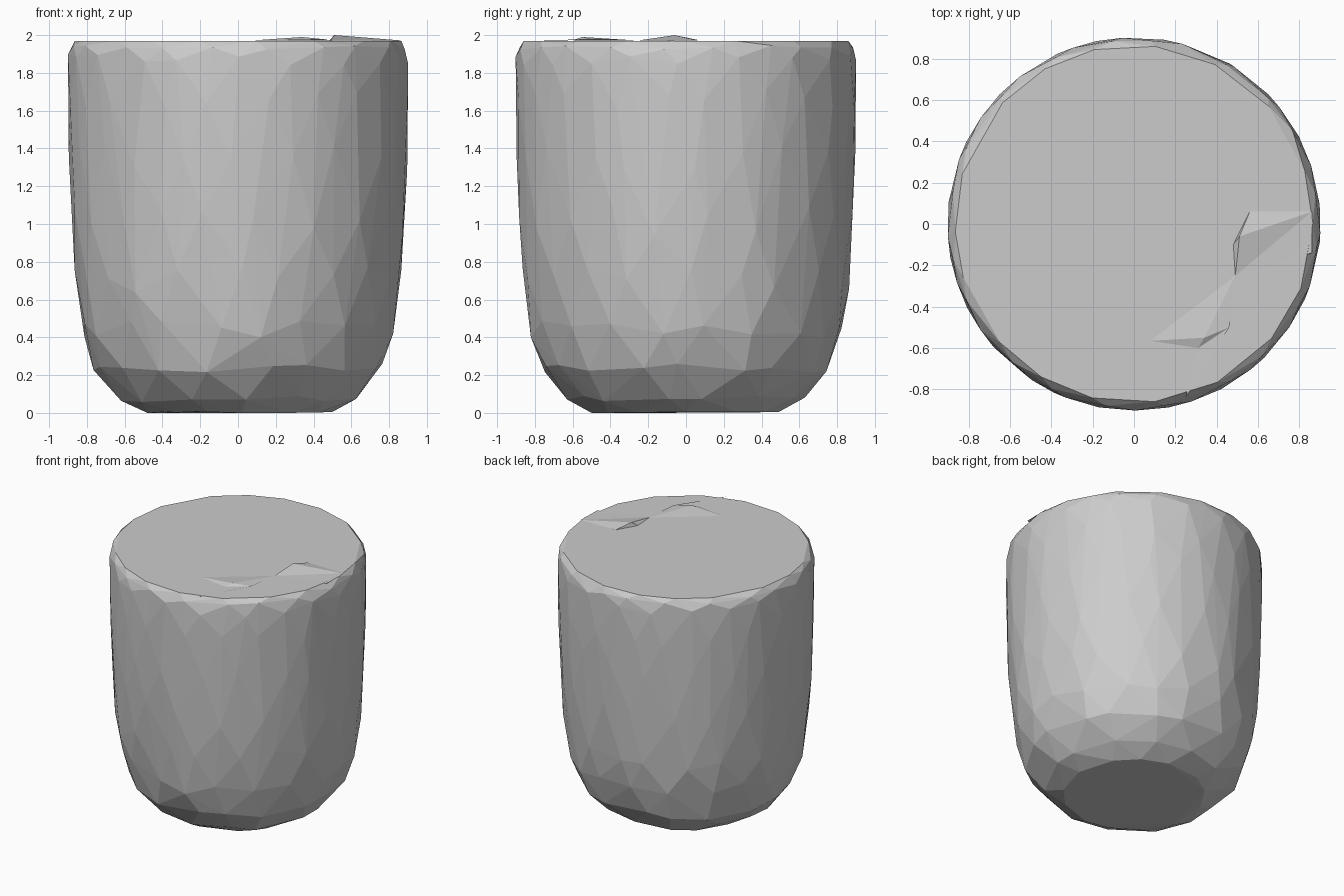
import bpy
import bmesh
import math
import random

random.seed(11)

default = bpy.data.objects.get("Cube")
if default:
    bpy.data.objects.remove(default, do_unlink=True)

# One plain grey material
grey = bpy.data.materials.new("plain grey")
grey.use_nodes = True
colour = (0.6, 0.6, 0.6, 1)
grey.diffuse_color = colour
grey.node_tree.nodes["Principled BSDF"].inputs["Base Color"].default_value = colour


def finish(bm, name):
    mesh = bpy.data.meshes.new(name)
    bm.to_mesh(mesh)
    bm.free()
    mesh.materials.append(grey)
    obj = bpy.data.objects.new(name, mesh)
    bpy.context.collection.objects.link(obj)
    return obj


def ring(bm, radius, z, sides, turn, wobble, lift):
    """Ring of points with uneven spacing and height."""
    step = math.tau / sides
    for i in range(sides):
        a = (i + turn + random.uniform(-wobble, wobble)) * step
        bm.verts.new((radius * math.cos(a), radius * math.sin(a),
                      z + random.uniform(-lift, lift)))


# Cup body: irregular facets wrapped around a tapered profile
profile = [  # radius, height, sides, height variation
    (0.50, 0.01, 13, 0.005), (0.63, 0.075, 14, 0.02),
    (0.765, 0.23, 18, 0.03), (0.83, 0.44, 20, 0.05),
    (0.865, 0.70, 20, 0.07), (0.887, 1.02, 20, 0.08),
    (0.897, 1.36, 20, 0.08), (0.903, 1.66, 20, 0.06),
    (0.902, 1.87, 20, 0.03), (0.89, 1.935, 20, 0.012),
    (0.865, 1.97, 18, 0),
]
body = bmesh.new()
for n, (radius, z, sides, lift) in enumerate(profile):
    ring(body, radius, z, sides, n * 0.5, 0.22, lift)
bottom = min(v.co.z for v in body.verts)
for v in body.verts:
    if v.co.z < 0.02:
        v.co.z -= bottom
hull = bmesh.ops.convex_hull(body, input=body.verts[:])
spare = {g for g in hull["geom_interior"] + hull["geom_unused"]
         if isinstance(g, bmesh.types.BMVert)}
bmesh.ops.delete(body, geom=list(spare), context='VERTS')
bmesh.ops.recalc_face_normals(body, faces=body.faces[:])
finish(body, "cup_body")


def flake(name, points, faces):
    """Thin raised sheet resting on the flat top."""
    bm = bmesh.new()
    verts = [bm.verts.new(p) for p in points]
    for f in faces:
        bm.faces.new([verts[i] for i in f])
    finish(bm, name)


# Raised flake near the left edge of the top
flake("side_flake",
      [(0.51, -0.06, 2.0), (0.56, 0.06, 1.975), (0.86, 0.06, 1.972),
       (0.49, -0.25, 1.972), (0.86, -0.14, 1.969), (0.48, -0.1, 1.969)],
      [(0, 2, 1), (0, 3, 2), (3, 4, 2), (0, 1, 5), (0, 5, 3)])

# Folded flake near the front of the top
flake("front_flake",
      [(0.08, -0.565, 1.972), (0.34, -0.55, 1.99), (0.46, -0.5, 1.978),
       (0.31, -0.6, 1.973), (0.25, -0.84, 1.971), (0.49, -0.25, 1.971)],
      [(0, 3, 1), (1, 3, 2), (3, 4, 2), (0, 1, 5), (1, 2, 5)])
